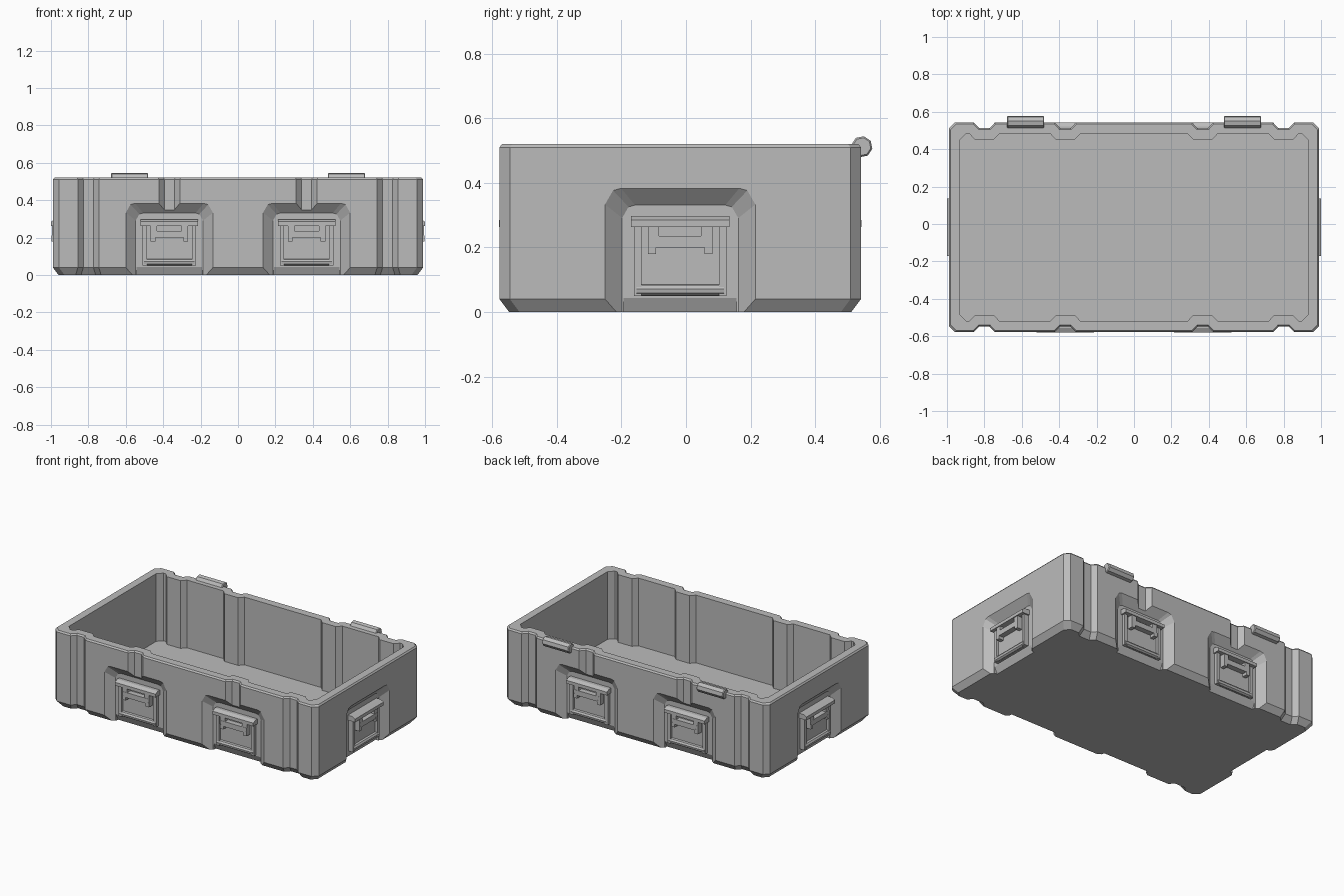
import bpy, bmesh, math
from mathutils import Matrix, Vector

cube = bpy.data.objects.get("Cube")
if cube:
    bpy.data.objects.remove(cube, do_unlink=True)

grey = bpy.data.materials.new("crate grey")
grey.use_nodes = True
COLOUR = (0.5, 0.5, 0.5, 1)
grey.diffuse_color = COLOUR
grey.node_tree.nodes["Principled BSDF"].inputs["Base Color"].default_value = COLOUR

HX, HY, Y0, TOP = 0.99, 0.56, -0.018, 0.52   # half sizes, depth centre, rim height
DEPTH = 0.045                                # latch recess depth


def finish(bm, name, matrix=None):
    bmesh.ops.recalc_face_normals(bm, faces=bm.faces[:])
    mesh = bpy.data.meshes.new(name)
    bm.to_mesh(mesh)
    bm.free()
    if matrix:
        mesh.transform(matrix)
    mesh.materials.append(grey)
    obj = bpy.data.objects.new(name, mesh)
    bpy.context.collection.objects.link(obj)
    return obj


def loft(bm, rings):
    """Join equal rings of points into a closed solid."""
    loops = [[bm.verts.new(p) for p in ring] for ring in rings]
    for a, b in zip(loops, loops[1:]):
        for i in range(len(a)):
            j = (i + 1) % len(a)
            bm.faces.new((a[i], a[j], b[j], b[i]))
    bm.faces.new(loops[0])
    bm.faces.new(loops[-1])


def prism(bm, x0, x1, profile):
    """Extrude an (outward, z) profile along x; outward is -y."""
    loft(bm, [[(x, -w, z) for w, z in profile] for x in (x0, x1)])


def box(bm, x0, x1, w0, w1, z0, z1):
    prism(bm, x0, x1, [(w0, z0), (w1, z0), (w1, z1), (w0, z1)])


def octagon(w, z, r):
    return [(w + r * math.cos(a), z + r * math.sin(a))
            for a in (math.tau * i / 8 + math.pi / 16 for i in range(8))]


def outline(d, z):
    """Grooved crate outline, moved inward by d."""
    hx, hy, c = HX - d, HY - d, 0.032
    g = 0.4 * d
    half = [(-hx, -hy + c), (-hx + c, -hy)]
    for x in (-0.8, -0.367, 0.367, 0.8):
        half += [(x - 0.056 - g, -hy), (x - 0.027 - g, -hy + 0.03),
                 (x + 0.027 + g, -hy + 0.03), (x + 0.056 + g, -hy)]
    half += [(hx - c, -hy), (hx, -hy + c)]
    return [(x, y + Y0, z) for x, y in half + [(-x, -y) for x, y in half]]


# Crate shell: chamfered base, rim, inner wall and floor
bm = bmesh.new()
loft(bm, [outline(0.03, 0), outline(0, 0.04), outline(0, TOP - 0.01),
          outline(0.008, TOP), outline(0.06, TOP), outline(0.06, 0.06)])
crate = finish(bm, "crate_shell")

# Latch stations on all four sides: name, position, turn, sink into the wall
stations = []
for side, s in (("right", -1), ("left", 1)):
    stations.append(("front_" + side, (s * 0.367, Y0 - HY), 0, 0.009))
    stations.append(("back_" + side, (s * 0.367, Y0 + HY), math.pi, 0.009))
    stations.append((side + "_end", (s * HX, Y0), s * math.pi / 2, 0))


def arch(t):
    """Recess outline at t: 0 on the wall face, 1 on the recess floor."""
    hw, top, r = 0.233 - 0.053 * t, 0.383 - 0.052 * t, 0.05 - 0.01 * t
    pts = [(-hw, -0.02)]
    for a in (180, 120, 90):
        k = math.radians(a)
        pts.append((-hw + r + r * math.cos(k), top - r + r * math.sin(k)))
    pts += [(-x, z) for x, z in reversed(pts)]
    return [(x, DEPTH * t, z) for x, z in pts]


# Cut the sloped recesses and their bottom chamfers
cutters = []
for name, (x, y), turn, sink in stations:
    place = Matrix.Translation((x, y, 0)) @ Matrix.Rotation(turn, 4, "Z")
    bm = bmesh.new()
    loft(bm, [arch(-0.4), arch(1)])
    cutters.append(finish(bm, "recess_cutter", place))
    bm = bmesh.new()
    prism(bm, -0.175, 0.175, [(-0.044, 0.045), (-0.07, -0.01), (-0.03, -0.01), (-0.03, 0.045)])
    cutters.append(finish(bm, "chamfer_cutter", place))
for cutter in cutters:
    cutter.hide_render = True
    mod = crate.modifiers.new("recess", "BOOLEAN")
    mod.operation, mod.solver, mod.object = "DIFFERENCE", "EXACT", cutter
bpy.context.view_layer.update()
cut = bpy.data.meshes.new_from_object(crate.evaluated_get(bpy.context.evaluated_depsgraph_get()))
crate.modifiers.clear()
crate.data = cut
for cutter in cutters:
    bpy.data.objects.remove(cutter, do_unlink=True)

# Latches: back plate, arms, hood, slotted flap with tabs, bottom bar
for name, (x, y), turn, sink in stations:
    bm = bmesh.new()
    box(bm, -0.14, 0.14, -0.004, 0.014, 0.05, 0.28)
    prism(bm, -0.153, 0.153, [(0, 0.297), (0.032, 0.297), (0.055, 0.285),
                              (0.055, 0.263), (0, 0.263)])
    box(bm, -0.1, 0.1, 0.005, 0.05, 0.2, 0.235)
    for s in (-1, 1):
        box(bm, *sorted((s * 0.12, s * 0.143)), 0, 0.032, 0.05, 0.27)
        box(bm, *sorted((s * 0.065, s * 0.1)), 0.006, 0.049, 0.23, 0.27)
        box(bm, *sorted((s * 0.075, s * 0.1)), 0.007, 0.051, 0.18, 0.21)
    prism(bm, -0.135, 0.135, octagon(0.018, 0.068, 0.018))
    place = (Matrix.Translation((x, y, 0)) @ Matrix.Rotation(turn, 4, "Z")
             @ Matrix.Translation((0, DEPTH + sink, 0)))
    finish(bm, name + "_latch", place)

# Hinge barrels on the back rim
for side, s in (("right", -1), ("left", 1)):
    bm = bmesh.new()
    rings = [(-0.1, 0.028), (-0.095, 0.033), (0.095, 0.033), (0.1, 0.028)]
    loft(bm, [[(s * 0.58 + dx, -w, z) for w, z in octagon(-0.545, 0.512, r)]
              for dx, r in rings])
    finish(bm, side + "_hinge")
